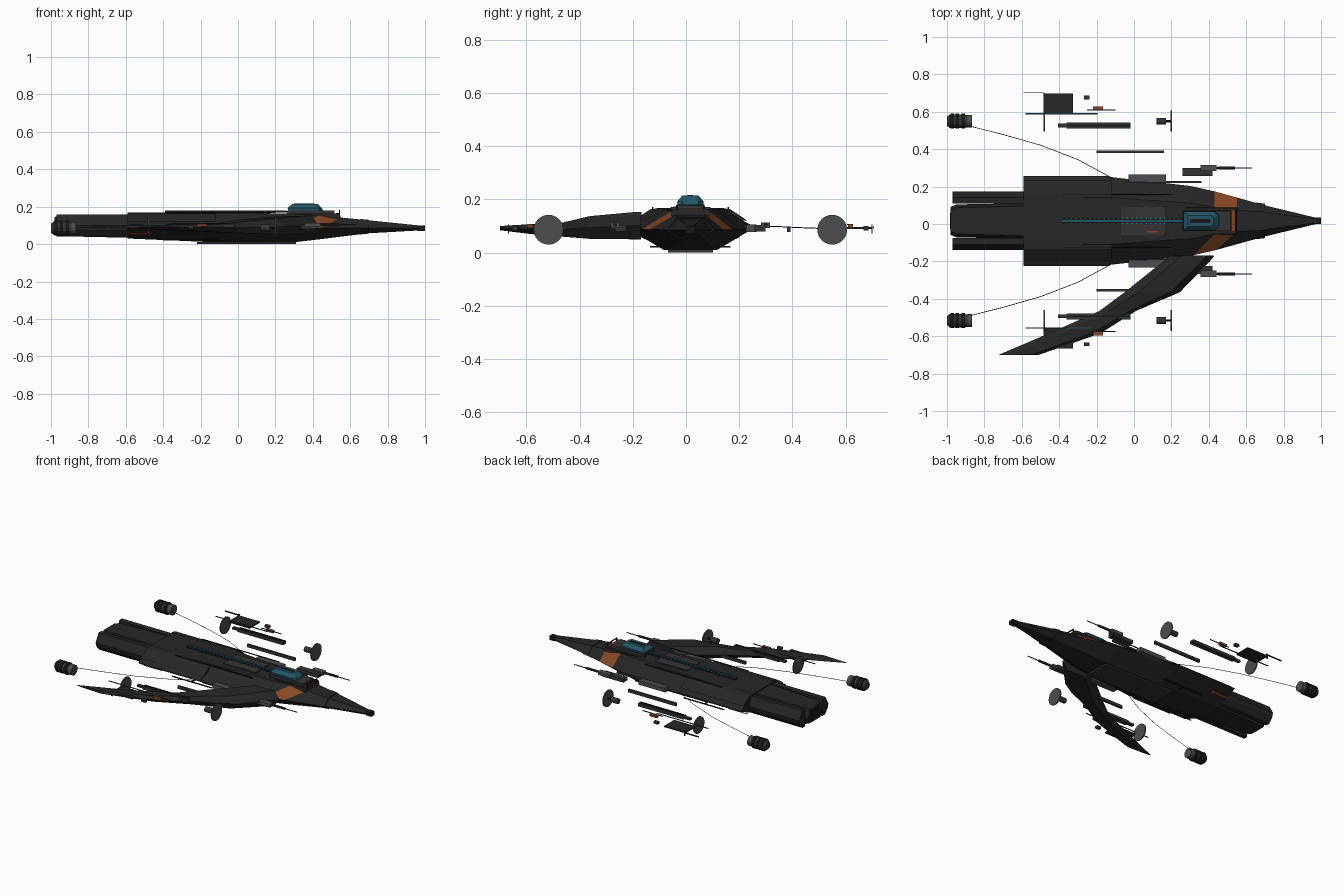
import bpy, bmesh, math
from mathutils import Vector, Matrix

if "Cube" in bpy.data.objects:
    bpy.data.objects.remove(bpy.data.objects["Cube"])

C = 0.0165          # y of the ship's centre line


def mat(name, r, g, b):
    m = bpy.data.materials.new(name)
    m.diffuse_color = (r, g, b, 1)
    m.use_nodes = True
    m.node_tree.nodes["Principled BSDF"].inputs["Base Color"].default_value = m.diffuse_color
    return m


HULL = mat("hull black", .019, .019, .019)
DARK = mat("dark trim", .009, .009, .010)
PANEL = mat("panel grey", .034, .034, .036)
METAL = mat("metal grey", .075, .075, .082)
ORANGE = mat("burnt orange", .24, .062, .018)
TEAL = mat("canopy teal", .018, .095, .135)
CYAN = mat("light cyan", .02, .20, .24)


def finish(name, bm, *mats):
    bmesh.ops.recalc_face_normals(bm, faces=bm.faces)
    me = bpy.data.meshes.new(name)
    bm.to_mesh(me)
    bm.free()
    for m in mats:
        me.materials.append(m)
    ob = bpy.data.objects.new(name, me)
    bpy.context.collection.objects.link(ob)
    return ob


def sides(mirror):
    return (1, -1) if mirror else (1,)


def add_loft(bm, rings):
    rows = [[bm.verts.new(p) for p in r] for r in rings]
    n = len(rows[0])
    out = []
    for a, b in zip(rows, rows[1:]):
        out.append([bm.faces.new((a[i], a[(i + 1) % n], b[(i + 1) % n], b[i])) for i in range(n)])
    bm.faces.new(rows[0])
    bm.faces.new(rows[-1])
    return out


def box(name, m, x0, x1, y, w, z, h, mirror=True, taper=1.0):
    """Box centred on y, z; y is measured from the centre line."""
    bm = bmesh.new()
    for s in sides(mirror):
        lo = [(x0, C + s * y - w / 2), (x1, C + s * y - w / 2), (x1, C + s * y + w / 2), (x0, C + s * y + w / 2)]
        cx, cy = (x0 + x1) / 2, C + s * y
        add_loft(bm, [[(px, py, z - h / 2) for px, py in lo],
                      [(cx + (px - cx) * taper, cy + (py - cy) * taper, z + h / 2) for px, py in lo]])
    return finish(name, bm, m)


def tube(name, m, profile, y, z, n=16):
    """Turned part along x from (x, radius) pairs, one on each side."""
    bm = bmesh.new()
    for s in (1, -1):
        add_loft(bm, [[(x, C + s * y + r * math.cos(2 * math.pi * i / n), z + r * math.sin(2 * math.pi * i / n))
                       for i in range(n)] for x, r in profile])
    return finish(name, bm, m)


def hexring(x, ht, zt, hm, zm, hb, zb):
    return [(x, C + ht, zt), (x, C + hm, zm), (x, C + hb, zb),
            (x, C - hb, zb), (x, C - hm, zm), (x, C - ht, zt)]


# Main hull with a slanted orange band
secs = [(-.59, .13, .163, .235, .090, .09, .030), (-.13, .125, .168, .235, .090, .10, .010),
        (.30, .095, .162, .187, .088, .09, .010), (.43, .072, .154, .158, .087, .075, .025),
        (.55, .058, .142, .125, .086, .062, .040), (.70, .045, .127, .083, .085, .042, .058),
        (.985, .009, .098, .014, .085, .009, .074)]
rings = [hexring(*s) for s in secs]
rings[3][4] = (.32, C - .183, .088)
rings[4][4] = (.44, C - .155, .087)
bm = bmesh.new()
strips = add_loft(bm, rings)
for i in (0, 4):
    strips[3][i].material_index = 1
finish("main_hull", bm, HULL, ORANGE)

# Wide armour shell over the middle, with raised shoulder plates
bm = bmesh.new()
add_loft(bm, [hexring(-.592, .10, .160, .241, .098, .085, .032), hexring(-.13, .10, .168, .241, .098, .09, .012)])
finish("mid_shell", bm, HULL)
bm = bmesh.new()
for s in (1, -1):
    q = [(.11, .168), (.15, .163), (.215, .120), (.18, .120)]
    add_loft(bm, [[(x, C + s * y, z) for y, z in q] for x in (-.59, -.12)])
finish("shoulder_plates", bm, HULL)

# Stern core, side blocks and exhaust
bm = bmesh.new()
add_loft(bm, [hexring(-.98, .055, .145, .075, .09, .055, .050), hexring(-.95, .07, .152, .088, .09, .07, .042),
              hexring(-.58, .08, .158, .095, .09, .08, .034)])
finish("stern_core", bm, HULL)
bm = bmesh.new()
for s in (1, -1):
    q = [(.092, .155), (.125, .157), (.156, .100), (.150, .075), (.12, .040), (.092, .040)]
    add_loft(bm, [[(x, C + s * y, z) for y, z in q] for x in (-.97, -.58)])
finish("stern_side_blocks", bm, HULL)
box("stern_exhaust", DARK, -.984, -.978, 0, .09, .097, .06, False)

# Nose collar and tip
bm = bmesh.new()
add_loft(bm, [hexring(.655, .052, .134, .098, .085, .05, .052), hexring(.70, .048, .130, .092, .085, .046, .056)])
finish("nose_collar", bm, HULL)
box("nose_tip", DARK, .96, 1.0, 0, .034, .085, .028, False)

# Keel plate, lower rails
box("keel_plate", PANEL, -.22, .31, 0, .17, .006, .012, False)
box("lower_rails", DARK, -.40, -.10, .148, .006, .022, .006)
box("lower_rail_arms", DARK, -.26, -.25, .115, .07, .022, .005)

# Cockpit deck, canopy and framing
box("canopy_deck", PANEL, .26, .52, 0, .112, .160, .038, False, .96)
box("deck_surround", HULL, .17, .55, 0, .145, .150, .026, False, .97)
bm = bmesh.new()
add_loft(bm, [[(x0, C - w, z), (x1, C - w, z), (x1 + e, C - w * .6, z), (x1 + e, C + w * .6, z),
               (x1, C + w, z), (x0, C + w, z)]
              for x0, x1, e, w, z in ((.27, .435, .02, .048, .178), (.265, .43, .02, .050, .192), (.29, .41, .015, .030, .215))])
finish("canopy", bm, TEAL)
box("canopy_roof_strip", DARK, .30, .41, 0, .02, .2155, .003, False)
box("deck_stripe", ORANGE, .525, .54, 0, .11, .162, .008, False)
box("front_posts", DARK, .54, .546, .05, .006, .158, .045)
box("front_crossbar", DARK, .54, .546, 0, .106, .179, .005, False)

# Spine with row of lights
box("spine_panel", PANEL, -.07, .17, 0, .15, .167, .010, False)
box("spine_rail", DARK, -.39, .27, 0, .024, .173, .010, False)
box("spine_light_strip", TEAL, -.39, .26, 0, .010, .179, .003, False)
bm = bmesh.new()
for i in range(26):
    x = -.385 + i * .025
    for s in (1, -1):
        bmesh.ops.create_cube(bm, size=1, matrix=Matrix.Translation((x, C + s * .014, .178)) @ Matrix.Diagonal((.008, .006, .004, 1)))
finish("spine_lights", bm, CYAN)
box("top_orange_mark", ORANGE, .07, .125, -.058, .010, .172, .003, False)
box("top_rails", DARK, -.38, .20, .142, .005, .168, .005)
box("top_rail_posts", DARK, -.20, -.192, .142, .006, .155, .03)

# Orange marks on the lower sides of the shell
bm = bmesh.new()
for s in (1, -1):
    q = [(.170, .062), (.156, .0535), (.158, .050), (.174, .058)]
    add_loft(bm, [[(x, C + s * (y + .012), z) for y, z in q] for x in (-.59, -.46)])
finish("lower_orange_marks", bm, ORANGE)

# Swept wing, on the -y side only: (y, leading x, trailing x, z top, z bottom)
wing = [(-.17, .43, .19, .152, .050), (-.20, .405, .155, .152, .050), (-.365, .245, -.05, .137, .052),
        (-.465, .01, -.185, .113, .060), (-.585, -.18, -.455, .107, .070), (-.70, -.51, -.725, .100, .084)]
bm = bmesh.new()
rings = []
for y, a, b, zt, zb in wing:
    c, zm = a - b, (zt + zb) / 2
    rings.append([(a, y, zm), (a - .16 * c, y + .01 * c, zt), (b + .25 * c, y, zt - .004),
                  (b, y, zm + .002), (b + .25 * c, y, zb + .004), (a - .16 * c, y, zb)])
add_loft(bm, rings)
finish("right_wing", bm, HULL)

# Towed engine pods with banded casing
tube("engine_pods", PANEL, [(-1, .024), (-.985, .036), (-.90, .036), (-.90, .033), (-.87, .033)], .533, .085)
for i, x in enumerate((-.972, -.945, -.912)):
    tube(f"engine_band_{i + 1}", DARK, [(x - .009, .040), (x + .009, .040)], .533, .085)
tube("engine_front_caps", METAL, [(-.89, .034), (-.866, .034)], .533, .085)

# Cables to the engine pods
cu = bpy.data.curves.new("cables", 'CURVE')
cu.dimensions = '3D'
cu.bevel_depth = .0018
cu.bevel_resolution = 0
for s in (1, -1):
    path = [(-.87, .505, .090), (-.70, .462, .092), (-.50, .405, .094), (-.30, .328, .098), (-.11, .225, .10)]
    sp = cu.splines.new('POLY')
    sp.points.add(len(path) - 1)
    for p, (x, y, z) in zip(sp.points, path):
        p.co = (x, C + s * y, z, 1)
cu.materials.append(PANEL)
bpy.context.collection.objects.link(bpy.data.objects.new("cables", cu))

# Dishes with hubs
for n, x in (("front", .2), ("rear", -.48)):
    tube(n + "_dishes", METAL, [(x - .004, .056), (x + .004, .056)], .533, .086, 24)
tube("front_dish_hubs", PANEL, [(.12, .018), (.17, .018)], .533, .086, 12)
tube("front_dish_stems", DARK, [(.17, .006), (.20, .006)], .533, .086, 8)

# Wing equipment, present on both sides
box("wing_plates", HULL, -.485, -.325, .628, .108, .092, .008)
box("wing_tip_rods", DARK, -.59, -.48, .688, .004, .094, .008)
box("wing_tip_fins", PANEL, -.485, -.475, .683, .004, .088, .034)
box("wing_light_strips", TEAL, -.58, -.195, .573, .006, .105, .004)
box("wing_orange_boxes", ORANGE, -.22, -.165, .602, .020, .100, .014)
box("wing_antennas", DARK, -.25, -.10, .592, .005, .106, .004)
box("wing_sensors", PANEL, -.268, -.237, .660, .020, .092, .016)
box("wing_rails", PANEL, -.36, -.02, .510, .032, .098, .020)
box("wing_rail_caps", DARK, -.355, -.025, .510, .010, .110, .005)
box("wing_rail_ends", PANEL, -.405, -.36, .510, .020, .098, .014)
box("inner_rods", PANEL, -.20, .16, .370, .013, .088, .020)

# Side boxes and guns next to the hull
box("side_boxes", METAL, -.03, .17, .229, .040, .092, .028)
box("side_strips", PANEL, .07, .36, .208, .010, .096, .012)
box("gun_mounts", PANEL, .26, .42, .262, .042, .092, .024)
box("gun_bodies", METAL, .355, .44, .283, .034, .103, .022)
tube("gun_barrels", PANEL, [(.44, .005), (.45, .008), (.54, .008), (.54, .003), (.63, .003)], .283, .105, 8)
